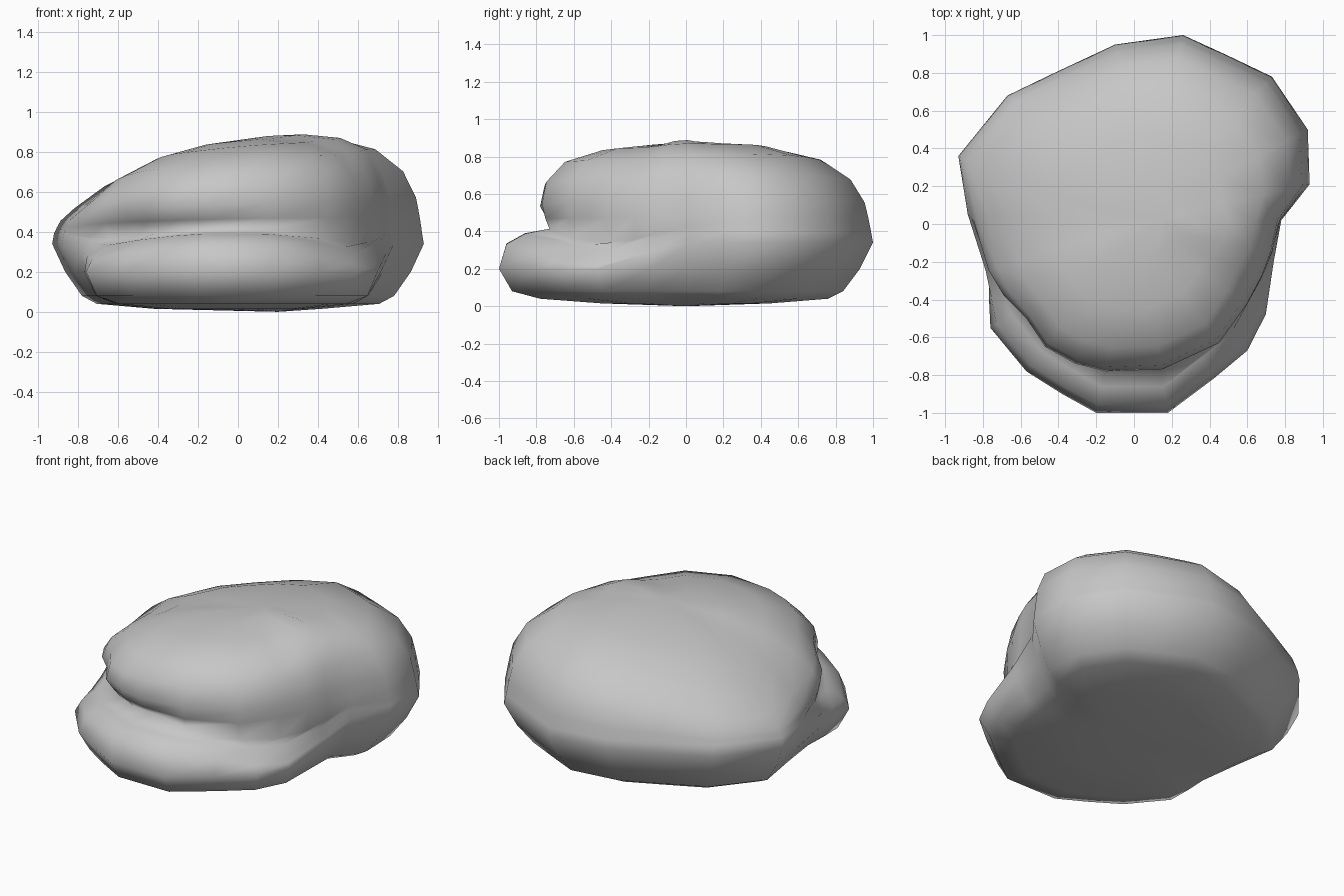
import bpy, bmesh
from mathutils import Vector

cube = bpy.data.objects.get("Cube")
if cube:
    bpy.data.objects.remove(cube)

stone = bpy.data.materials.new("stone_grey")
stone.use_nodes = True
stone.diffuse_color = (0.57, 0.57, 0.57, 1)
stone.node_tree.nodes["Principled BSDF"].inputs["Base Color"].default_value = (0.57, 0.57, 0.57, 1)

# Plan outlines: shared back half, then the front of the upper and lower lobes
left_back = [(.26, 1), (-.1, .95), (-.4, .81), (-.67, .68), (-.93, .36), (-.88, .05)]
right_back = [(.78, .02), (.93, .21), (.92, .5), (.73, .78), (.5, .89)]
upper_front = [(-.79, -.25), (-.7, -.38), (-.57, -.5), (-.47, -.65), (-.31, -.74), (-.15, -.78),
               (.15, -.77), (.45, -.63), (.6, -.43), (.69, -.28), (.74, -.15)]
lower_front = [(-.8, -.25), (-.78, -.4), (-.76, -.55), (-.57, -.78), (-.38, -.9), (-.2, -1),
               (.18, -1), (.42, -.82), (.6, -.67), (.7, -.48), (.75, -.2)]
upper = left_back + upper_front + right_back
lower = left_back + lower_front + right_back

# Levels: height, back scale, front scale, share of the lower outline
levels = [(.015, .45, .45, 1), (.04, .76, .78, 1), (.08, .84, .93, 1), (.2, .93, 1, 1),
          (.34, 1, .96, 1), (.395, .99, .86, 1), (.42, .985, .89, 0), (.47, .975, .95, 0),
          (.55, .955, 1, 0), (.67, .88, .97, 0), (.78, .72, .84, 0), (.845, .48, .58, 0),
          (.872, .22, .28, 0)]


def clamp(v):
    return max(0.0, min(1.0, v))


def ring_point(u, l, z, back, front, mix):
    p = Vector(u).lerp(Vector(l), mix)
    f = clamp((-.05 - p.y) / .45)
    # the crease fades out towards the right end
    if mix == 0 and z < .5:
        front += (1 - front) * .85 * clamp((p.x + .1) / .4)
    scale = back + (front - back) * f
    # the waist on the right fills out above the ledge
    if mix == 0 and p.x > .6:
        scale **= 1 - .55 * clamp(1 - abs(p.y + .05) / .3)
    p *= scale
    # the top slopes down to the left, the ledge droops at its ends
    ramp = clamp((z - .39) / .35)
    slope = .16 * max(0, .3 - p.x) ** 1.5 * (1 - .3 * f) - .05 * max(0, p.x) * (1 - f)
    if .3 < z < .43:
        z -= (.28 if p.x > 0 else .14) * p.x ** 2 * f
    return (p.x, p.y, z - slope * ramp)


# Boulder body lofted through the levels
bm = bmesh.new()
rings = [[bm.verts.new(ring_point(u, l, *lev)) for u, l in zip(upper, lower)] for lev in levels]
n = len(upper)
for a, b in zip(rings, rings[1:]):
    for i in range(n):
        j = (i + 1) % n
        bm.faces.new((a[i], a[j], b[j], b[i]))
base, crown = bm.verts.new((.2, 0, 0)), bm.verts.new((.15, .03, .88))
for i in range(n):
    j = (i + 1) % n
    bm.faces.new((rings[0][j], rings[0][i], base))
    bm.faces.new((rings[-1][i], rings[-1][j], crown))
bmesh.ops.recalc_face_normals(bm, faces=bm.faces)
for face in bm.faces:
    face.smooth = True
mesh = bpy.data.meshes.new("boulder")
bm.to_mesh(mesh)
bm.free()
mesh.materials.append(stone)
boulder = bpy.data.objects.new("boulder", mesh)
bpy.context.collection.objects.link(boulder)
